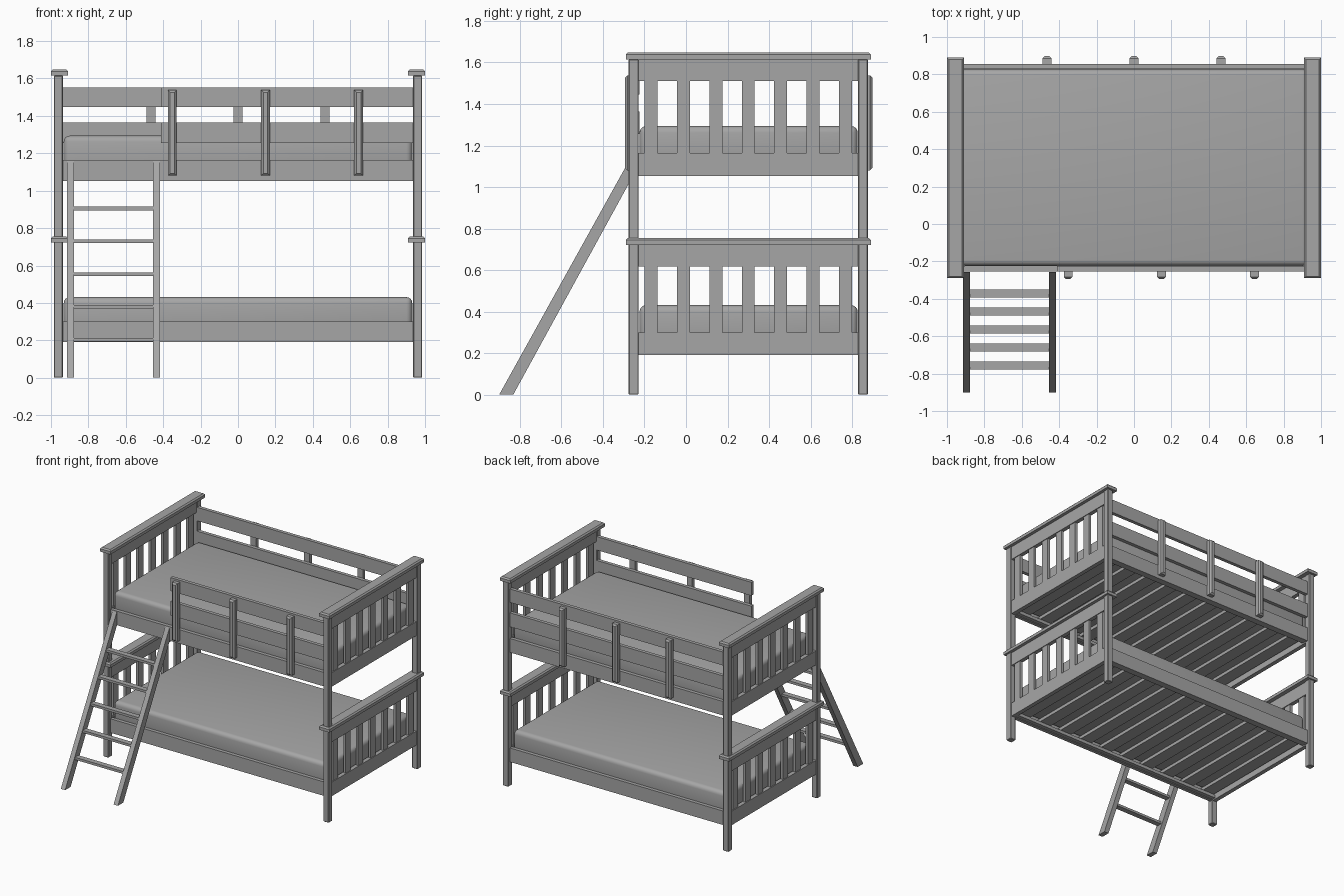
import bpy, bmesh
from mathutils import Vector

if "Cube" in bpy.data.objects:
    bpy.data.objects.remove(bpy.data.objects["Cube"], do_unlink=True)

GREY = (0.38, 0.38, 0.38, 1)
mat = bpy.data.materials.new("plain_grey")
mat.use_nodes = True
mat.diffuse_color = GREY
mat.node_tree.nodes["Principled BSDF"].inputs["Base Color"].default_value = GREY


def finish(name, bm):
    bmesh.ops.recalc_face_normals(bm, faces=bm.faces)
    mesh = bpy.data.meshes.new(name)
    bm.to_mesh(mesh)
    bm.free()
    mesh.materials.append(mat)
    obj = bpy.data.objects.new(name, mesh)
    bpy.context.collection.objects.link(obj)
    return obj


def box(name, x, y, z, bevel=0, segments=1, side=None):
    """Box from (min, max) ranges; bevels all edges, or only those on one side."""
    bm = bmesh.new()
    bmesh.ops.create_cube(bm, size=1)
    for v in bm.verts:
        v.co = Vector([(r[0] + r[1]) / 2 + c * (r[1] - r[0]) for r, c in zip((x, y, z), v.co)])
    if bevel:
        bm.normal_update()
        edges = [e for e in bm.edges if side is None
                 or any(f.normal.dot(Vector(side)) > 0.9 for f in e.link_faces)]
        bmesh.ops.bevel(bm, geom=edges, offset=bevel, segments=segments,
                        profile=0.5, affect='EDGES')
    return finish(name, bm)


def around(c, width):
    return (c - width / 2, c + width / 2)


def prism(name, x, outline):
    """Extrude a y-z outline along x."""
    bm = bmesh.new()
    face = bm.faces.new([bm.verts.new((x[0], y, z)) for y, z in outline])
    new = bmesh.ops.extrude_face_region(bm, geom=[face])["geom"]
    bmesh.ops.translate(bm, vec=(x[1] - x[0], 0, 0),
                        verts=[v for v in new if isinstance(v, bmesh.types.BMVert)])
    return finish(name, bm)


MID_Y = 0.3
FRONT, BACK = (-0.253, -0.225), (0.828, 0.856)
INNER = (-0.936, 0.936)

# Headboard and footboard: posts, caps, rails and upright slats
for s, end in ((-1, "right"), (1, "left")):
    def span(a, b):
        return tuple(sorted((s * a, s * b)))
    for y, place in ((-0.252, "front"), (0.853, "back")):
        box(f"{end}_{place}_post", span(0.936, 0.984), around(y, 0.048), (0, 1.615), 0.004)
    for level, base, top in (("lower", 0.19, 0.722), ("upper", 1.053, 1.615)):
        box(f"{end}_{level}_cap", span(0.909, 1.0), around(MID_Y, 1.18),
            (top, top + 0.033), 0.01, side=(0, 0, 1))
        low, high = base + 0.11, top - 0.105
        box(f"{end}_{level}_bottom_rail", span(0.942, 0.975), around(MID_Y, 1.06), (base, low))
        box(f"{end}_{level}_top_rail", span(0.942, 0.975), around(MID_Y, 1.06), (high, top))
        for i in range(7):
            box(f"{end}_{level}_slat_{i + 1}", span(0.948, 0.969),
                around(MID_Y + (i - 3) * 0.156, 0.062), (low, high))

# Bunks: side rails, ledges, bed boards and mattress
for level, base in (("lower", 0.19), ("upper", 1.053)):
    for place, y in (("front", FRONT), ("back", BACK)):
        box(f"{level}_{place}_side_rail", INNER, y, (base, base + 0.11))
    for place, y in (("front", (-0.225, -0.195)), ("back", (0.798, 0.828))):
        box(f"{level}_{place}_ledge", INNER, y, (base + 0.005, base + 0.03))
    for i in range(10):
        box(f"{level}_bed_board_{i + 1}", around((i - 4.5) * 0.194, 0.1),
            (-0.224, 0.827), (base + 0.03, base + 0.055))
    mattress = box(f"{level}_mattress", (-0.932, 0.932), (-0.224, 0.827),
                   (base + 0.055, base + 0.241), 0.032, 4)
    bpy.ops.object.select_all(action='DESELECT')
    mattress.select_set(True)
    bpy.context.view_layer.objects.active = mattress
    bpy.ops.object.shade_smooth_by_angle(angle=0.6)

# Guard rails with bevelled uprights on their outer sides
for place, x, y, outer, direction, uprights in (
        ("front", (-0.412, 0.936), FRONT, (-0.295, -0.253), -1, (-0.352, 0.147, 0.645)),
        ("back", INNER, BACK, (0.856, 0.898), 1, (-0.465, 0, 0.465))):
    box(f"{place}_guard_lower_rail", x, y, (1.255, 1.365))
    box(f"{place}_guard_upper_rail", x, y, (1.447, 1.553))
    for i, c in enumerate(uprights):
        box(f"{place}_guard_upright_{i + 1}", around(c, 0.047), outer, (1.08, 1.538),
            0.012, side=(0, direction, 0))

# Slanted ladder: stringers with a level foot and an upright top cut
STRINGER = [(-0.9, 0), (-0.832, 0), (-0.257, 1.05), (-0.257, 1.158)]
for end, x in (("right", (-0.915, -0.877)), ("left", (-0.455, -0.417))):
    prism(f"ladder_{end}_stringer", x, STRINGER)
for i in range(5):
    box(f"ladder_rung_{i + 1}", (-0.88, -0.452), around(-0.757 + i * 0.0963, 0.042),
        around(0.203 + i * 0.1755, 0.019))
